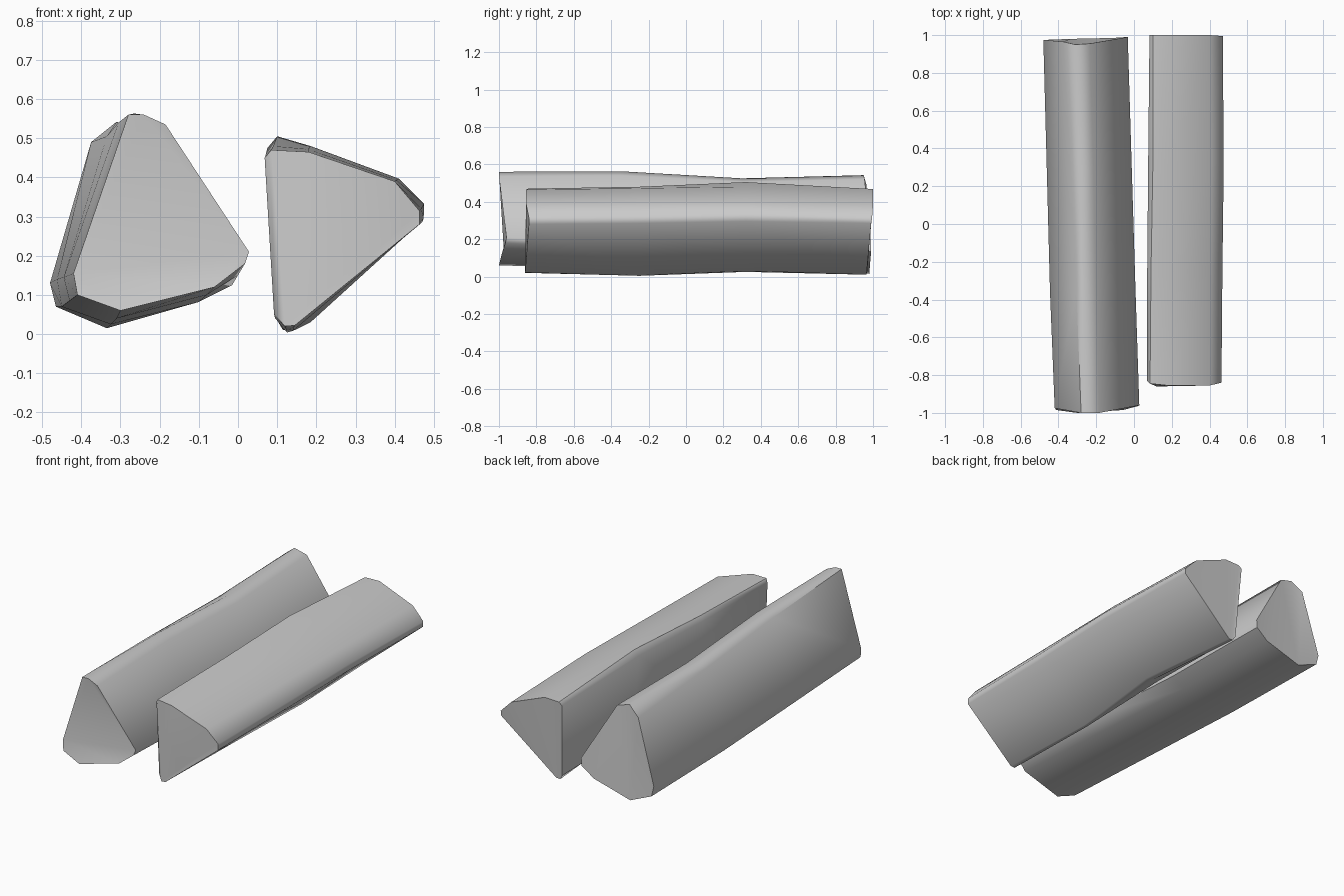
import bpy, bmesh, math


def split_log(name, stations):
    """Loft matching (x, z) outlines along y; each station is (y values, outline)."""
    bm = bmesh.new()
    rings = []
    for ys, outline in stations:
        if isinstance(ys, float):
            ys = [ys] * len(outline)
        rings.append([bm.verts.new((x, y, z)) for y, (x, z) in zip(ys, outline)])
    n = len(rings[0])
    for a, b in zip(rings, rings[1:]):
        for i in range(n):
            j = (i + 1) % n
            bm.faces.new((a[i], a[j], b[j], b[i]))
    # sawn ends
    caps = [bm.faces.new(rings[0][::-1]), bm.faces.new(rings[-1])]
    bmesh.ops.triangulate(bm, faces=caps)
    bmesh.ops.recalc_face_normals(bm, faces=bm.faces)
    mesh = bpy.data.meshes.new(name)
    bm.to_mesh(mesh)
    bm.free()
    obj = bpy.data.objects.new(name, mesh)
    bpy.context.collection.objects.link(obj)
    bpy.ops.object.select_all(action='DESELECT')
    obj.select_set(True)
    bpy.context.view_layer.objects.active = obj
    bpy.ops.object.shade_smooth_by_angle(angle=math.radians(50))
    return obj


# Left log: outlines start at the upper left and run clockwise
split_log("left_log", [
    ([-1, -1, -1, -.96, -.965, -.985, -1, -.985, -.975],
     [(-.28, .56), (-.24, .56), (-.185, .535), (.028, .21), (.018, .18),
      (-.06, .12), (-.30, .06), (-.41, .10), (-.42, .155)]),
    (-.35,
     [(-.305, .54), (-.265, .563), (-.20, .54), (.008, .19), (.0, .15),
      (-.08, .10), (-.31, .04), (-.43, .085), (-.445, .145)]),
    (.30,
     [(-.335, .505), (-.28, .525), (-.215, .505), (-.012, .17), (-.015, .125),
      (-.10, .082), (-.325, .025), (-.45, .07), (-.462, .14)]),
    ([.965, .95, .955, .99, .99, .985, .98, .975, .975],
     [(-.375, .49), (-.31, .542), (-.235, .52), (-.033, .18), (-.036, .135),
      (-.11, .08), (-.335, .015), (-.465, .07), (-.48, .13)]),
])

# Right log: narrow wedge resting on its lower edge
split_log("right_log", [
    ([-.83, -.845, -.855, -.855, -.84, -.84, -.86, -.86, -.84],
     [(.068, .45), (.085, .47), (.18, .465), (.40, .39), (.463, .315),
      (.463, .28), (.145, .022), (.12, .02), (.092, .05)]),
    (-.25,
     [(.07, .455), (.09, .48), (.18, .472), (.405, .393), (.468, .32),
      (.466, .285), (.14, .008), (.125, .004), (.095, .04)]),
    (.32,
     [(.075, .475), (.10, .505), (.185, .48), (.41, .397), (.475, .332),
      (.474, .295), (.185, .03), (.155, .025), (.10, .045)]),
    ([1.0, 1.0, 1.0, 1.0, .995, .99, .965, .965, .97],
     [(.082, .45), (.10, .465), (.19, .468), (.40, .385), (.47, .315),
      (.47, .285), (.14, .01), (.115, .01), (.10, .035)]),
])
